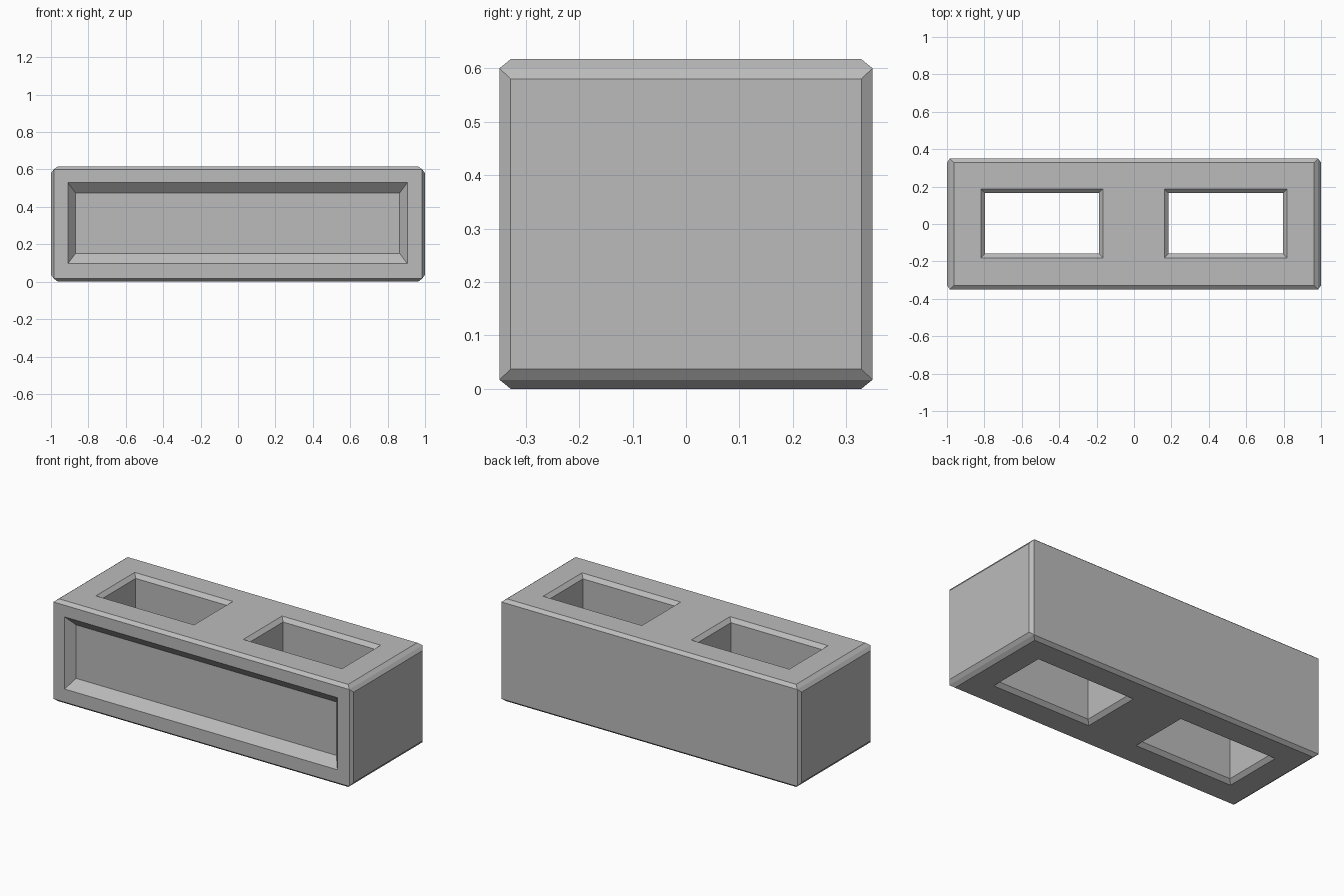
import bpy, bmesh

if "Cube" in bpy.data.objects:
    bpy.data.objects.remove(bpy.data.objects["Cube"])

grey = bpy.data.materials.new("concrete grey")
grey.diffuse_color = (0.5, 0.5, 0.5, 1)
grey.use_nodes = True
grey.node_tree.nodes["Principled BSDF"].inputs["Base Color"].default_value = grey.diffuse_color


def finish(bm, name):
    bmesh.ops.recalc_face_normals(bm, faces=bm.faces)
    mesh = bpy.data.meshes.new(name)
    bm.to_mesh(mesh)
    bm.free()
    obj = bpy.data.objects.new(name, mesh)
    bpy.context.collection.objects.link(obj)
    mesh.materials.append(grey)
    return obj


def loft(name, sections):
    """Closed solid skinned through a list of four-cornered sections."""
    bm = bmesh.new()
    rings = [[bm.verts.new(p) for p in s] for s in sections]
    for a, b in zip(rings, rings[1:]):
        for i in range(4):
            j = (i + 1) % 4
            bm.faces.new((a[i], a[j], b[j], b[i]))
    bm.faces.new(rings[0])
    bm.faces.new(rings[-1])
    return finish(bm, name)


def rect(x0, x1, v0, v1):
    return [(x0, v0), (x1, v0), (x1, v1), (x0, v1)]


# Block body with chamfered edges: hull of its six flat sides
H = 0.617
bm = bmesh.new()
for hx, hy, edge in ((1.0, 0.328, 0.037), (0.963, 0.328, 0.0), (0.985, 0.349, 0.017)):
    for x in (-hx, hx):
        for y in (-hy, hy):
            for z in (edge, H - edge):
                bm.verts.new((x, y, z))
bmesh.ops.convex_hull(bm, input=bm.verts)
bmesh.ops.dissolve_limit(bm, angle_limit=0.01, verts=bm.verts, edges=bm.edges)
block = finish(bm, "block")

# Two through holes with chamfered rims, top and bottom
cutters = []
C, OVER = 0.022, 0.02
for side, x0, x1 in (("left", -0.797, -0.188), ("right", 0.184, 0.797)):
    sections = []
    for z, grow in ((-OVER, C + OVER), (C, 0), (H - C, 0), (H + OVER, C + OVER)):
        r = rect(x0 - grow, x1 + grow, -0.159 - grow, 0.166 + grow)
        sections.append([(x, y, z) for x, y in r])
    cutters.append(loft(side + "_hole_cutter", sections))

# Sloped recess in the front face, extended slightly past the surface
DEPTH = 0.05
sections = []
for t in (1.4, 0.0):
    r = rect(-0.868 - 0.042 * t, 0.864 + 0.042 * t, 0.152 - 0.056 * t, 0.474 + 0.056 * t)
    sections.append([(x, -0.349 + DEPTH * (1 - t), z) for x, z in r])
cutters.append(loft("front_recess_cutter", sections))

for cutter in cutters:
    cutter.hide_render = True
    cutter.hide_set(True)
    cut = block.modifiers.new(cutter.name, 'BOOLEAN')
    cut.operation = 'DIFFERENCE'
    cut.solver = 'EXACT'
    cut.object = cutter
